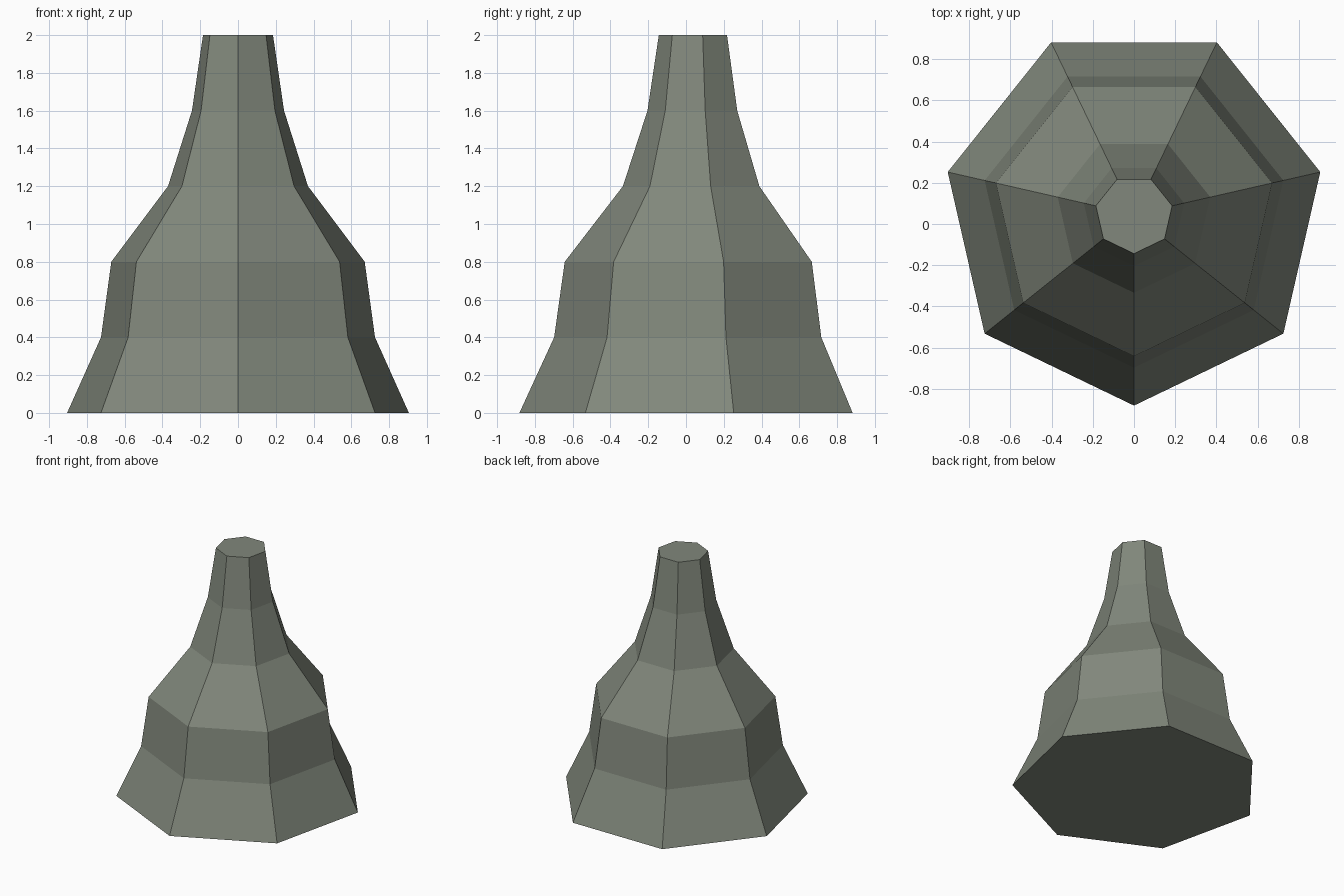
import bpy
import bmesh
from math import cos, sin, pi

cube = bpy.data.objects.get("Cube")
if cube:
    bpy.data.objects.remove(cube, do_unlink=True)

SIDES = 7
CENTRE_Y = 0.046
# Radius of each ring, from the foot to the flat top, evenly spaced in height
RADII = [0.928, 0.744, 0.688, 0.38, 0.25, 0.19]
STEP = 0.4

# Stone colour
stone = bpy.data.materials.new("grey_green_stone")
stone.use_nodes = True
colour = (0.22, 0.245, 0.2, 1)
stone.diffuse_color = colour
stone.node_tree.nodes["Principled BSDF"].inputs["Base Color"].default_value = colour

# Flared seven-sided column, one corner pointing to the front
bm = bmesh.new()
rings = []
for level, radius in enumerate(RADII):
    angles = [-pi / 2 + 2 * pi * i / SIDES for i in range(SIDES)]
    rings.append([bm.verts.new((radius * cos(a), CENTRE_Y + radius * sin(a), level * STEP))
                  for a in angles])
for lower, upper in zip(rings, rings[1:]):
    for i in range(SIDES):
        j = (i + 1) % SIDES
        bm.faces.new((lower[i], lower[j], upper[j], upper[i]))

# Closed foot and top
bm.faces.new(rings[0][::-1])
bm.faces.new(rings[-1])
bmesh.ops.recalc_face_normals(bm, faces=bm.faces)

mesh = bpy.data.meshes.new("flared_column")
bm.to_mesh(mesh)
bm.free()
mesh.materials.append(stone)
column = bpy.data.objects.new("flared_column", mesh)
bpy.context.collection.objects.link(column)
